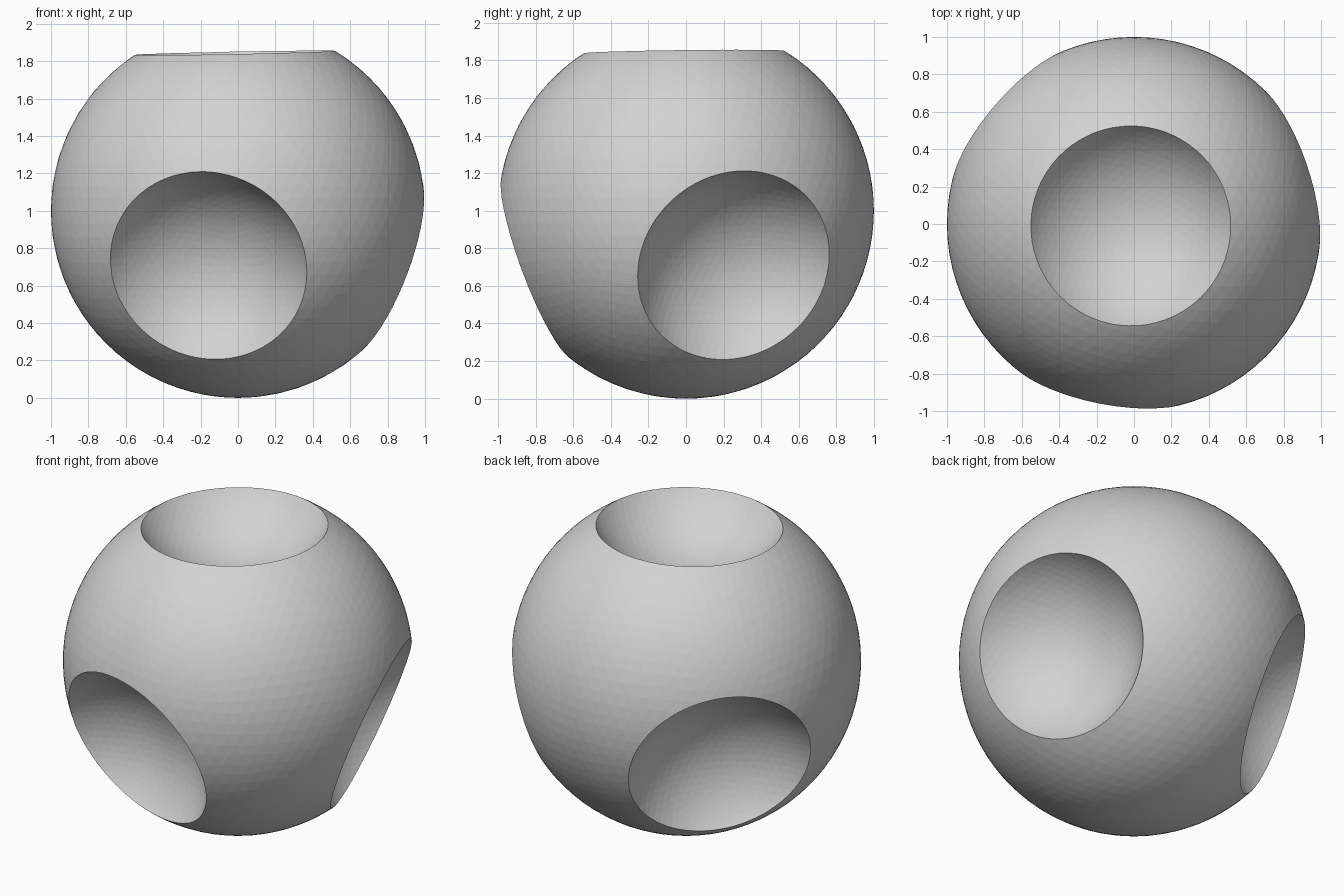
import bpy
from mathutils import Vector

if "Cube" in bpy.data.objects:
    bpy.data.objects.remove(bpy.data.objects["Cube"], do_unlink=True)

# Single plain grey material
GREY = (0.65, 0.65, 0.65, 1.0)
mat = bpy.data.materials.new("light_grey")
mat.use_nodes = True
mat.diffuse_color = GREY
bsdf = next(n for n in mat.node_tree.nodes if n.type == "BSDF_PRINCIPLED")
bsdf.inputs["Base Color"].default_value = GREY

CENTRE = Vector((0, 0, 1))
RIM_DISTANCE = 0.845      # body centre to the plane of each rim
RIM_RADIUS = 0.535
HOLLOW_RADIUS = 0.65


def ball(name, radius, location):
    bpy.ops.mesh.primitive_ico_sphere_add(
        subdivisions=5, radius=radius, location=location)
    obj = bpy.context.object
    obj.name = name
    obj.data.materials.append(mat)
    return obj


body = ball("hollowed_ball", 1.0, CENTRE)

# Four bowl-shaped hollows, spread like the corners of a tetrahedron
directions = {
    "top": (-0.02, -0.012, 1),
    "front": (-0.186, -0.92, -0.346),
    "side": (0.89, 0.299, -0.343),
    "back": (-0.708, 0.616, -0.345),
}
reach = RIM_DISTANCE + (HOLLOW_RADIUS ** 2 - RIM_RADIUS ** 2) ** 0.5

for name, direction in directions.items():
    place = CENTRE + Vector(direction).normalized() * reach
    cutter = ball(name + "_hollow_cutter", HOLLOW_RADIUS, place)
    cutter.hide_render = True
    cut = body.modifiers.new(name + "_hollow", "BOOLEAN")
    cut.operation = "DIFFERENCE"
    cut.solver = "EXACT"
    cut.object = cutter
    bpy.ops.object.select_all(action="DESELECT")
    body.select_set(True)
    bpy.context.view_layer.objects.active = body
    bpy.ops.object.modifier_apply(modifier=cut.name)
    bpy.data.objects.remove(cutter, do_unlink=True)

# Faceted finish
bpy.ops.object.shade_flat()
